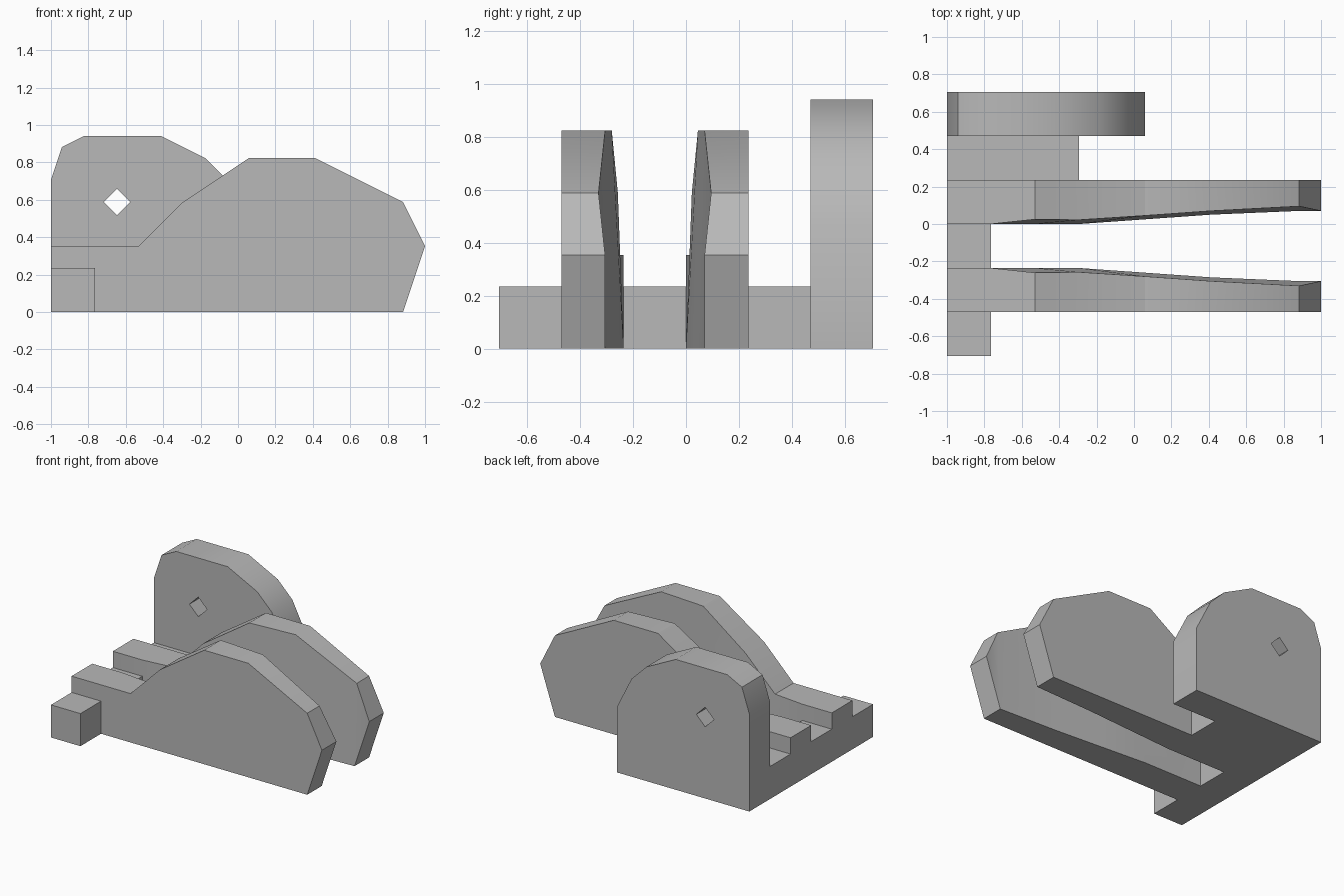
import bpy
import bmesh
from math import radians

cube = bpy.data.objects.get("Cube")
if cube:
    bpy.data.objects.remove(cube, do_unlink=True)

U = 2 / 34          # module: the model is 34 modules long
W = 4 * U           # width of one layer

grey = bpy.data.materials.new("plain_grey")
grey.use_nodes = True
colour = (0.48, 0.48, 0.48, 1)
grey.diffuse_color = colour
grey.node_tree.nodes["Principled BSDF"].inputs["Base Color"].default_value = colour


def finish(bm, name):
    """Turn a bmesh into a named grey object."""
    bmesh.ops.recalc_face_normals(bm, faces=bm.faces)
    mesh = bpy.data.meshes.new(name)
    bm.to_mesh(mesh)
    bm.free()
    mesh.materials.append(grey)
    obj = bpy.data.objects.new(name, mesh)
    bpy.context.collection.objects.link(obj)
    return obj


def activate(obj):
    bpy.ops.object.select_all(action='DESELECT')
    obj.select_set(True)
    bpy.context.view_layer.objects.active = obj


def smooth(obj):
    activate(obj)
    bpy.ops.object.shade_smooth_by_angle(angle=radians(30))


def prism(name, outline, y0, y1):
    """Extrude an outline given in modules along y."""
    bm = bmesh.new()
    face = bm.faces.new([bm.verts.new((n * U - 1, y0, z * U)) for n, z in outline])
    ext = bmesh.ops.extrude_face_region(bm, geom=[face])
    moved = [g for g in ext["geom"] if isinstance(g, bmesh.types.BMVert)]
    bmesh.ops.translate(bm, verts=moved, vec=(0, y1 - y0, 0))
    return finish(bm, name)


def jaw(name, inner, side):
    """Profiled plate with a flat outer face and a flared inner face."""
    # stations: along, top height, inner setback at bottom and at top
    stations = [(0, 6, 0, 0), (4, 6, 0, 0), (8, 6, 0, 0.025),
                (12, 10, 0, 0.022), (18, 14, 0.025, 0.045),
                (24, 14, 0.05, 0.07), (32, 10, 0.07, 0.095)]
    bm = bmesh.new()

    def vert(n, z, setback):
        return bm.verts.new((n * U - 1, inner + side * setback, z * U))

    low_in = [vert(n, 0, b) for n, z, b, t in stations]
    top_in = [vert(n, z, t) for n, z, b, t in stations]
    low_out = [vert(n, 0, W) for n, z, b, t in stations]
    top_out = [vert(n, z, W) for n, z, b, t in stations]
    tip_in, tip_out = vert(34, 6, 0.07), vert(34, 6, W)

    # inner panels, then the nose triangle
    for i in range(len(stations) - 1):
        bm.faces.new((low_in[i], low_in[i + 1], top_in[i + 1], top_in[i]))
    bm.faces.new((low_in[-1], tip_in, top_in[-1]))
    # outer face and rim
    loop_in = low_in + [tip_in] + top_in[::-1]
    loop_out = low_out + [tip_out] + top_out[::-1]
    bm.faces.new(loop_out)
    for i in range(len(loop_in)):
        j = (i + 1) % len(loop_in)
        bm.faces.new((loop_in[i], loop_in[j], loop_out[j], loop_out[i]))
    smooth(finish(bm, name))


# Two mirrored jaws facing each other across the slot
jaw("front_jaw", -W, -1)
jaw("rear_jaw", 0, 1)

# Low connecting blocks
for name, length, layer in (("front_stub", 4, -3), ("slot_block", 4, -1),
                            ("rear_block", 12, 1)):
    prism(name, [(0, 0), (length, 0), (length, 4), (0, 4)],
          layer * W, (layer + 1) * W)

# Tall rounded cheek with a square through hole
cheek = prism("cheek_plate",
              [(0, 0), (18, 0), (18, 8), (16, 12), (14, 14),
               (10, 16), (3, 16), (1, 15), (0, 12)], 2 * W, 3 * W)
cutter = prism("hole_cutter", [(7.2, 10), (6, 11.2), (4.8, 10), (6, 8.8)],
               1.5 * W, 3.5 * W)
cutter.hide_render = True
cut = cheek.modifiers.new("hole", 'BOOLEAN')
cut.operation = 'DIFFERENCE'
cut.solver = 'EXACT'
cut.object = cutter
activate(cheek)
bpy.ops.object.modifier_apply(modifier=cut.name)
bpy.data.objects.remove(cutter, do_unlink=True)
smooth(cheek)
